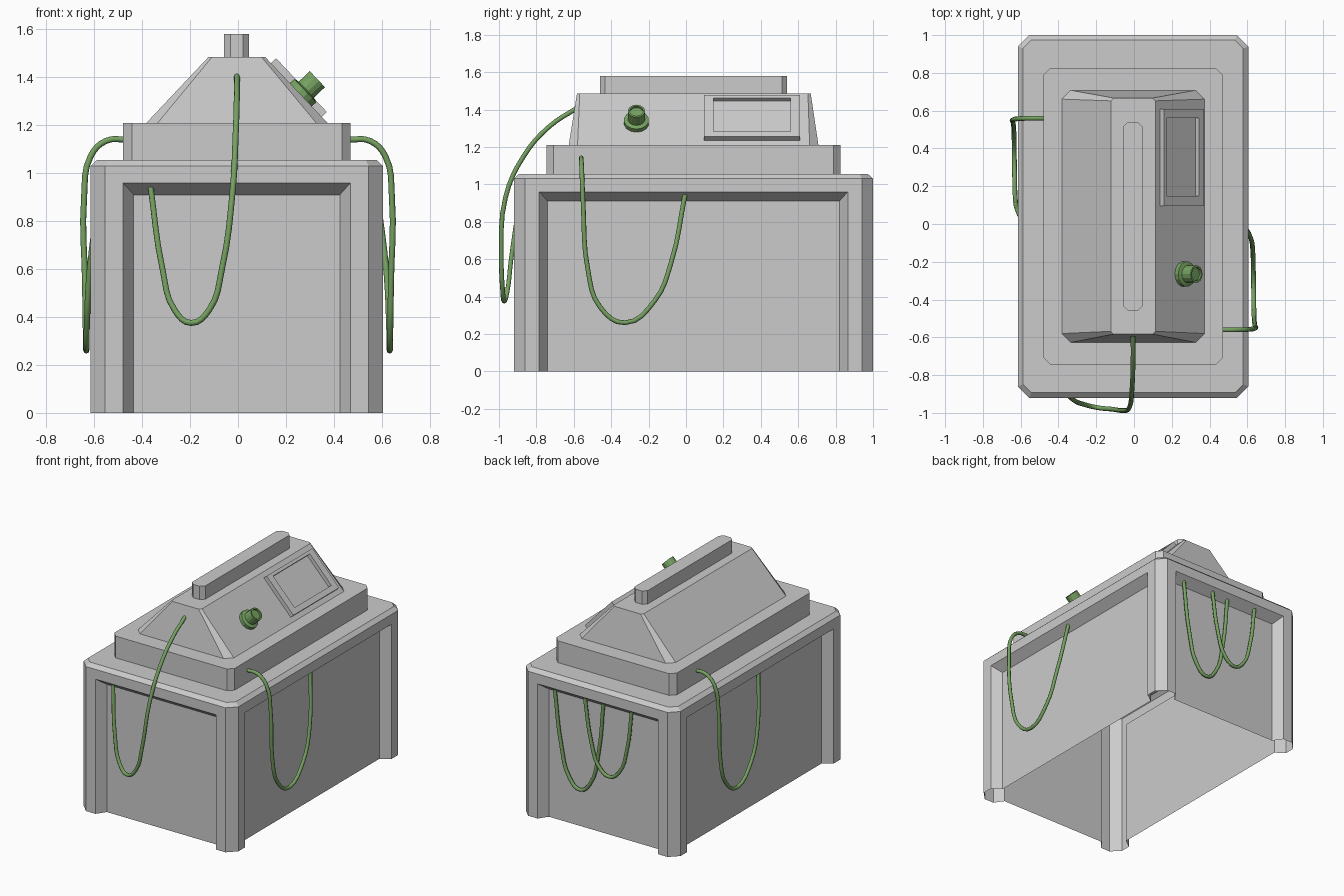
import bpy, bmesh, math
from mathutils import Vector, Matrix

if "Cube" in bpy.data.objects:
    bpy.data.objects.remove(bpy.data.objects["Cube"])

green = bpy.data.materials.new("green")
green.diffuse_color = (0.18, 0.36, 0.12, 1)
green.use_nodes = True
green.node_tree.nodes["Principled BSDF"].inputs["Base Color"].default_value = green.diffuse_color


def finish(name, bm, mat=None, matrix=None):
    bmesh.ops.remove_doubles(bm, verts=bm.verts, dist=1e-5)
    bmesh.ops.recalc_face_normals(bm, faces=bm.faces)
    me = bpy.data.meshes.new(name)
    bm.to_mesh(me)
    bm.free()
    ob = bpy.data.objects.new(name, me)
    bpy.context.collection.objects.link(ob)
    if mat:
        me.materials.append(mat)
    if matrix:
        ob.matrix_world = matrix
    return ob


def rect(x0, x1, y0, y1, z, c=0):
    """Rectangle ring, with corners cut by c."""
    if not c:
        return [(x0, y0, z), (x1, y0, z), (x1, y1, z), (x0, y1, z)]
    return [(x0 + c, y0, z), (x1 - c, y0, z), (x1, y0 + c, z), (x1, y1 - c, z),
            (x1 - c, y1, z), (x0 + c, y1, z), (x0, y1 - c, z), (x0, y0 + c, z)]


def circle(r, z, n=14):
    return [(r * math.cos(2 * math.pi * i / n), r * math.sin(2 * math.pi * i / n), z) for i in range(n)]


def loft(name, rings, mat=None, matrix=None):
    bm = bmesh.new()
    vs = [[bm.verts.new(p) for p in r] for r in rings]
    n = len(vs[0])
    for a, b in zip(vs, vs[1:]):
        for i in range(n):
            j = (i + 1) % n
            bm.faces.new((a[i], a[j], b[j], b[i]))
    bm.faces.new(vs[0][::-1])
    bm.faces.new(vs[-1])
    return finish(name, bm, mat, matrix)


# Cabinet: open-bottomed shell, corner posts and tapered recessed panels
def cabinet():
    bm = bmesh.new()
    hx, hy, c, margin, step, depth = 0.61, 0.96, 0.06, 0.135, 0.045, 0.065
    zi, zo, zb, zt, bev = 0.91, 0.96, 1.03, 1.055, 0.027
    centre = Vector((-0.005, 0.04, 0))

    def face(pts):
        bm.faces.new([bm.verts.new(p) for p in pts])

    sides = []
    for k in range(4):
        w, d = (hx, hy) if k % 2 == 0 else (hy, hx)
        rot = Matrix.Rotation(k * math.pi / 2, 3, 'Z')

        def P(u, z, back=0.0):
            return rot @ Vector((u, -d + back, z)) + centre

        a, o, i = w - c, w - margin, w - margin - step
        face([P(-a, 0), P(-o, 0), P(-o, zo), P(o, zo), P(o, 0), P(a, 0), P(a, zb), P(-a, zb)])
        face([P(-i, 0, depth), P(i, 0, depth), P(i, zi, depth), P(-i, zi, depth)])
        face([P(-o, 0), P(-i, 0, depth), P(-i, zi, depth), P(-o, zo)])
        face([P(i, 0, depth), P(o, 0), P(o, zo), P(i, zi, depth)])
        face([P(-o, zo), P(-i, zi, depth), P(i, zi, depth), P(o, zo)])
        t = a - bev * 0.41
        face([P(-a, zb), P(a, zb), P(t, zt, bev), P(-t, zt, bev)])
        sides.append([P(-a, 0), P(a, 0), P(-a, zb), P(a, zb), P(-t, zt, bev), P(t, zt, bev)])
    for k in range(4):
        s, n = sides[k], sides[(k + 1) % 4]
        face([s[1], n[0], n[2], s[3]])
        face([s[3], n[2], n[4], s[5]])
    face([p for s in sides for p in (s[4], s[5])])
    finish("cabinet", bm)


cabinet()

# Plinth, hood and top ridge
loft("plinth", [rect(-0.48, 0.47, -0.745, 0.825, z, 0.037) for z in (1.055, 1.21)])
loft("hood", [rect(-0.382, 0.373, -0.627, 0.708, 1.21, 0.047),
              rect(-0.123, 0.113, -0.583, 0.667, 1.485, 0.015)])
loft("top_ridge", [rect(-0.058, 0.046, -0.46, 0.54, z, 0.026) for z in (1.485, 1.58)])

# Screen and knob, in a frame lying on the right slope (local x points down it)
tilt = Matrix.Rotation(math.atan2(0.275, 0.26), 4, 'Y')
loft("screen_frame", [rect(-0.154, 0.154, 0.095, 0.61, -0.036),
                      rect(-0.154, 0.154, 0.095, 0.61, 0),
                      rect(-0.132, 0.115, 0.147, 0.56, 0),
                      rect(-0.132, 0.115, 0.147, 0.56, -0.027)],
     matrix=Matrix.Translation((0.265, 0, 1.367)) @ tilt)
loft("knob", [circle(0.067, -0.01), circle(0.067, 0.028), circle(0.046, 0.034), circle(0.046, 0.098),
              circle(0.036, 0.098), circle(0.036, 0.085)],
     green, Matrix.Translation((0.26, -0.265, 1.325)) @ tilt)


# Hanging cables
def cable(name, pts):
    cu = bpy.data.curves.new(name, 'CURVE')
    cu.dimensions = '3D'
    cu.bevel_depth = 0.0125
    cu.bevel_resolution = 2
    cu.resolution_u = 4
    cu.use_fill_caps = True
    sp = cu.splines.new('BEZIER')
    sp.bezier_points.add(len(pts) - 1)
    for bp, p in zip(sp.bezier_points, pts):
        bp.co = p
        bp.handle_left_type = bp.handle_right_type = 'AUTO'
    sp.use_smooth = True
    cu.materials.append(green)
    ob = bpy.data.objects.new(name, cu)
    bpy.context.collection.objects.link(ob)
    bpy.ops.object.select_all(action='DESELECT')
    ob.select_set(True)
    bpy.context.view_layer.objects.active = ob
    bpy.ops.object.convert(target='MESH')


cable("front_cable", [(-0.005, -0.58, 1.41), (-0.005, -0.73, 1.31), (-0.01, -0.865, 1.155),
                      (-0.022, -0.965, 0.93), (-0.067, -0.987, 0.6), (-0.12, -0.98, 0.43),
                      (-0.195, -0.972, 0.375), (-0.265, -0.955, 0.43), (-0.315, -0.935, 0.6),
                      (-0.365, -0.885, 0.945)])

side = [(0.46, -0.56, 1.14), (0.55, -0.56, 1.135), (0.615, -0.557, 1.07), (0.642, -0.55, 0.9),
        (0.638, -0.524, 0.54), (0.635, -0.46, 0.345), (0.633, -0.326, 0.26), (0.63, -0.166, 0.38),
        (0.62, -0.08, 0.58), (0.575, -0.005, 0.945)]
cable("right_cable", side)
cable("left_cable", [(-x, -y, z) for x, y, z in side])

sag = [(0, 1), (0.1, 0.45), (0.27, 0.1), (0.48, 0), (0.7, 0.1), (0.86, 0.4), (1, 1)]
for name, xa, xb, low, y in (("back_cable_long", -0.02, 0.365, 0.27, 0.958),
                             ("back_cable_short", -0.25, 0.12, 0.43, 0.968)):
    cable(name, [(xa + (xb - xa) * t, y, low + (0.945 - low) * h) for t, h in sag])
